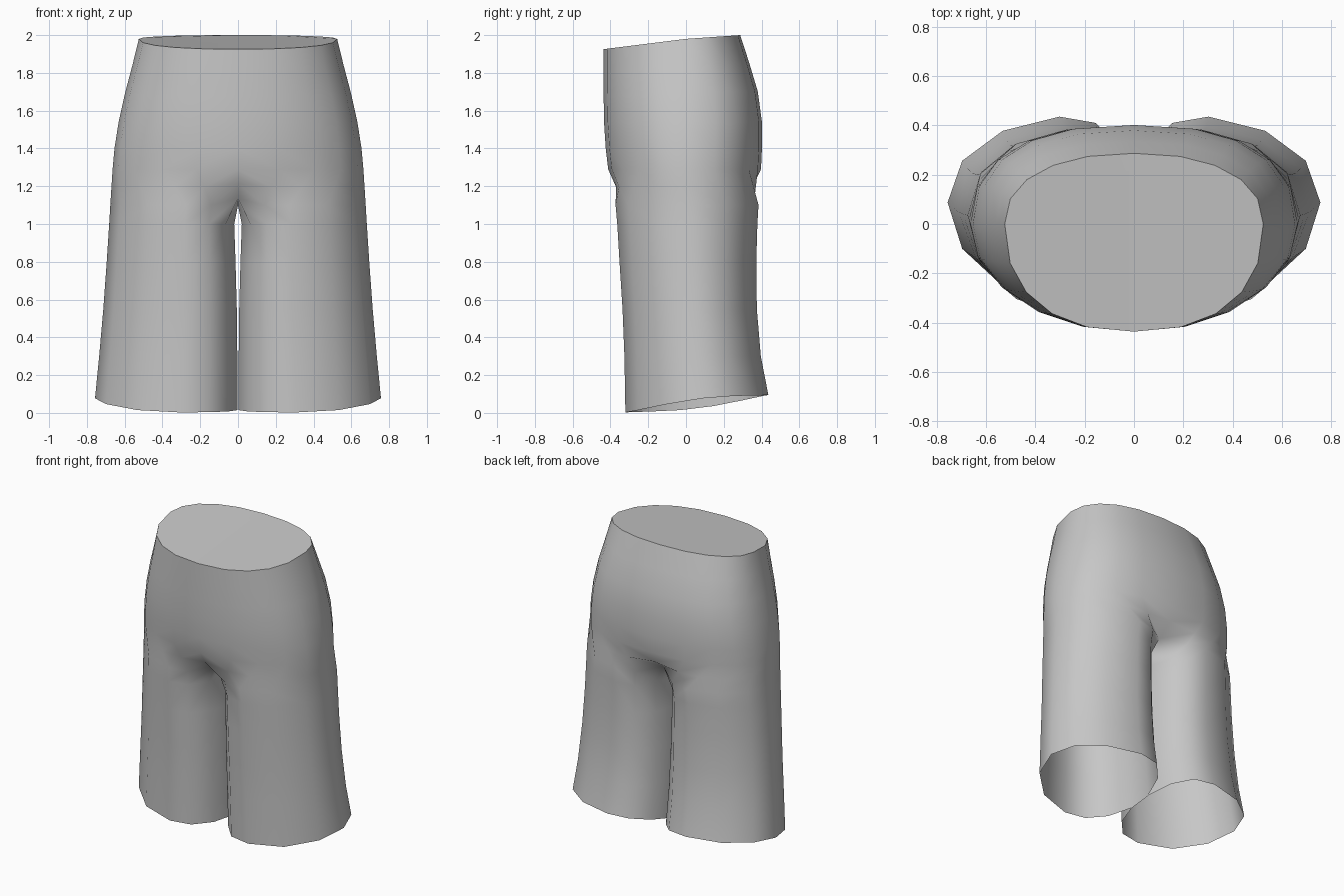
import bpy, bmesh, math

if "Cube" in bpy.data.objects:
    bpy.data.objects.remove(bpy.data.objects["Cube"])

N = 10          # segments from front centre, round the outside, to back centre
INNER = 2       # extra points on the inside of each leg

def power(v, e):
    return math.copysign(abs(v) ** e, v)

# Hips: z, half width, front y, back y, front roundness, back roundness
hips = [
    (2.00, 0.525, -0.437, 0.287, 0.86, 0.88),
    (1.85, 0.56, -0.437, 0.335, 0.88, 0.84),
    (1.70, 0.598, -0.436, 0.38, 0.90, 0.81),
    (1.54, 0.632, -0.434, 0.402, 0.92, 0.80),
    (1.40, 0.654, -0.425, 0.402, 0.94, 0.81),
    (1.29, 0.664, -0.412, 0.397, 0.95, 0.83),
]
# Leg: z, inner x, outer x, front y, back y
legs = [
    (1.10, 0.000, 0.676, -0.375, 0.386),
    (1.00, 0.014, 0.682, -0.366, 0.380),
    (0.80, 0.007, 0.695, -0.354, 0.374),
    (0.55, 0.000, 0.713, -0.338, 0.377),
    (0.30, -0.003, 0.735, -0.328, 0.398),
    (0.00, -0.004, 0.757, -0.323, 0.438),
]

def hip_ring(level, row):
    z, w, front, back, ef, eb = row
    pts = []
    for i in range(N + 1):
        a = math.pi * (i / N - 0.5)
        e = ef if a < 0 else eb
        x = 0.0 if i in (0, N) else w * power(math.cos(a), e)
        s = power(math.sin(a), e)
        y = s * (back if s > 0 else -front)
        # the waist slopes down towards the front, fading out below
        full = 0.07 * y if y > 0 else 0.125 * y
        dz = (full - 0.02) * max(0, 1 - level / 3)
        pts.append((x, y, z + dz))
    return pts

def leg_ring(level, row):
    z, x0, x1, front, back = row
    cx = x0 + (x1 - x0) / 3               # fullest near the inside
    cy, ry = (front + back) / 2, (back - front) / 2
    half = math.radians(140)
    angles = [-half + 2 * half * i / N for i in range(N + 1)]
    gap = (2 * math.pi - 2 * half) / (INNER + 1)
    angles += [half + gap * (k + 1) for k in range(INNER)]
    pts = []
    for i, a in enumerate(angles):
        c, s = math.cos(a), math.sin(a)
        x = cx + c * (x1 - cx if c > 0 else cx - x0)
        y = cy + ry * s + 0.03 * max(c, 0) * (1 - s * s)
        h = z
        if level == 0 and (i == 0 or i >= N):
            x = 0.0                       # crotch arch lies on the centre line
            h = z + (0.035 if i in (0, N) else 0.0)
        if level == len(legs) - 1:        # hem rises to the back and outside
            t = (y - front) / (back - front)
            h = 0.002 + 0.093 * t + 0.025 * c * (1 - s * s)
        pts.append((x, y, h))
    return pts

def blend_ring(top, low):
    # softens the change from hips to legs
    pts = []
    for i in range(N + 1):
        f = 0.25 if i in (0, N) else 0.5
        y = top[i][1] * (1 - f) + low[i][1] * f
        pts.append(((top[i][0] + low[i][0]) / 2, y, (top[i][2] + low[i][2]) / 2))
    return pts

# Trousers: one half as a shell
hip_pts = [hip_ring(k, r) for k, r in enumerate(hips)]
leg_pts = [leg_ring(k, r) for k, r in enumerate(legs)]
hip_pts.append(blend_ring(hip_pts[-1], leg_pts[0]))

bm = bmesh.new()
rings = [[bm.verts.new(p) for p in pts] for pts in hip_pts + leg_pts]
for k in range(len(rings) - 1):
    a, b = rings[k], rings[k + 1]
    closed = k >= len(hip_pts)
    for i in range(len(a) if closed else N):
        j = (i + 1) % len(a)
        bm.faces.new((a[i], b[i], b[j], a[j]))
bm.faces.new(rings[0])                    # flat cap at the waist
bmesh.ops.recalc_face_normals(bm, faces=bm.faces)

mesh = bpy.data.meshes.new("trousers")
bm.to_mesh(mesh)
bm.free()
trousers = bpy.data.objects.new("trousers", mesh)
bpy.context.collection.objects.link(trousers)

grey = bpy.data.materials.new("plain grey")
grey.diffuse_color = (0.57, 0.57, 0.57, 1)
grey.use_nodes = True
grey.node_tree.nodes["Principled BSDF"].inputs["Base Color"].default_value = grey.diffuse_color
mesh.materials.append(grey)

# Mirror to the other half, then smooth with a sharp waist edge
bpy.context.view_layer.objects.active = trousers
trousers.select_set(True)
mirror = trousers.modifiers.new("mirror", 'MIRROR')
mirror.use_axis[0] = True
mirror.merge_threshold = 0.001
bpy.ops.object.modifier_apply(modifier=mirror.name)
bpy.ops.object.shade_smooth_by_angle(angle=math.radians(65))
